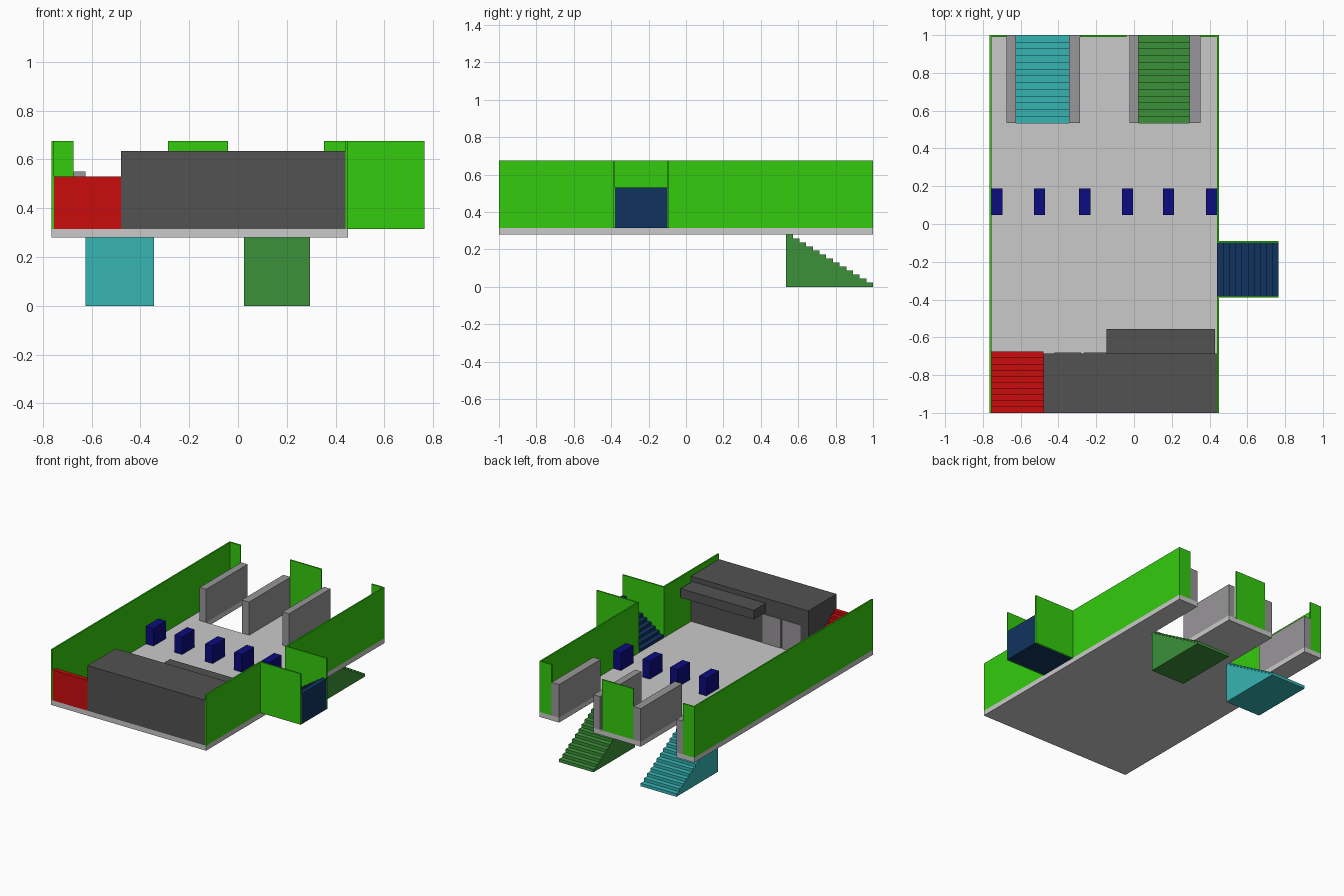
import bpy, bmesh
from mathutils import Vector

if "Cube" in bpy.data.objects:
    bpy.data.objects.remove(bpy.data.objects["Cube"])


def mat(name, r, g, b):
    lin = lambda c: ((c / 255 + 0.055) / 1.055) ** 2.4 if c > 10 else c / 255 / 12.92
    m = bpy.data.materials.new(name)
    m.diffuse_color = (lin(r), lin(g), lin(b), 1)
    m.use_nodes = True
    m.node_tree.nodes["Principled BSDF"].inputs["Base Color"].default_value = m.diffuse_color
    return m


SLAB = mat("light grey", 202, 202, 202)
GREY = mat("mid grey", 152, 150, 152)
GREEN = mat("bright green", 52, 203, 14)
TEAL = mat("teal", 54, 180, 180)
LEAF = mat("leaf green", 60, 145, 58)
RED = mat("red", 203, 12, 12)
DARK = mat("dark grey", 82, 82, 82)
NAVY = mat("navy", 16, 52, 96)
BLUE = mat("deep blue", 12, 12, 128)

FLOOR, TOP = 0.315, 0.675


def prism(name, pts, offset, material):
    """Extrude a closed planar outline by an offset vector."""
    bm = bmesh.new()
    face = bm.faces.new([bm.verts.new(p) for p in pts])
    ext = bmesh.ops.extrude_face_region(bm, geom=[face], use_keep_orig=True)
    new = [v for v in ext["geom"] if isinstance(v, bmesh.types.BMVert)]
    bmesh.ops.translate(bm, verts=new, vec=Vector(offset))
    bmesh.ops.recalc_face_normals(bm, faces=bm.faces)
    me = bpy.data.meshes.new(name)
    bm.to_mesh(me)
    bm.free()
    me.materials.append(material)
    ob = bpy.data.objects.new(name, me)
    bpy.context.collection.objects.link(ob)
    return ob


def box(name, x0, x1, y0, y1, z0, z1, material):
    pts = [(x0, y0, z0), (x1, y0, z0), (x1, y1, z0), (x0, y1, z0)]
    return prism(name, pts, (0, 0, z1 - z0), material)


def stairs(name, foot, run, width, z0, height, steps, material):
    """Solid flight: foot = lowest corner, run = uphill vector, width = sideways vector."""
    foot, run = Vector((*foot, z0)), Vector((*run, 0))
    pts = [foot]
    for i in range(steps):
        up = Vector((0, 0, height * (i + 1) / steps))
        pts += [foot + run * (i / steps) + up, foot + run * ((i + 1) / steps) + up]
    pts.append(foot + run)
    prism(name, pts, (*width, 0), material)


# Floor slab with two stairwell notches in the back edge
wells = [(-0.345, -0.625), (0.295, 0.025)]
outline = [(-0.765, -1), (0.45, -1), (0.45, 1)]
for hi, lo in reversed(wells):
    outline += [(hi, 1), (hi, 0.535), (lo, 0.535), (lo, 1)]
outline.append((-0.765, 1))
prism("floor_slab", [(x, y, 0.28) for x, y in outline], (0, 0, FLOOR - 0.28), SLAB)

# Lower stairs and the parapets beside them
for side, (hi, lo), m in zip(("left", "right"), wells, (TEAL, LEAF)):
    stairs(side + "_lower_stairs", (lo, 1), (0, -0.465), (hi - lo, 0), 0, 0.28, 13, m)
    box(side + "_parapet_outer", lo - 0.05, lo, 0.535, 1, FLOOR, 0.55, GREY)
    box(side + "_parapet_inner", hi, hi + 0.058, 0.535, 1, FLOOR, 0.55, GREY)

# Upper stairs
stairs("red_upper_stairs", (-0.755, -0.675), (0, -0.325), (0.275, 0), FLOOR, 0.215, 10, RED)
stairs("side_upper_stairs", (0.44, -0.38), (0.325, 0), (0, 0.28), FLOOR, 0.215, 10, NAVY)

# Thin outer walls
walls = {
    "left_wall": (-0.765, -0.755, -1, 1),
    "right_wall_front": (0.44, 0.45, -1, -0.38),
    "right_wall_back": (0.44, 0.45, -0.1, 1),
    "alcove_wall_front": (0.44, 0.765, -0.39, -0.38),
    "alcove_wall_back": (0.44, 0.765, -0.1, -0.09),
    "back_wall_left": (-0.755, -0.675, 0.99, 1),
    "back_wall_middle": (-0.287, -0.04, 0.99, 1),
    "back_wall_right": (0.353, 0.44, 0.99, 1),
}
for name, r in walls.items():
    box(name, *r, FLOOR, TOP, GREEN)

# Room block with canopy and double door
box("room_block", -0.48, 0.44, -1, -0.685, FLOOR, 0.635, DARK)
box("canopy", -0.145, 0.43, -0.685, -0.555, 0.535, 0.6, DARK)
for i, x in enumerate((-0.42, -0.265)):
    box(f"door_panel_{i + 1}", x, x + 0.14, -0.686, -0.681, FLOOR, 0.52, GREY)

# Row of gate cabinets
for i, x in enumerate((-0.755, -0.53, -0.29, -0.063, 0.153, 0.38)):
    box(f"gate_cabinet_{i + 1}", x, x + 0.059, 0.047, 0.187, FLOOR, 0.44, BLUE)
